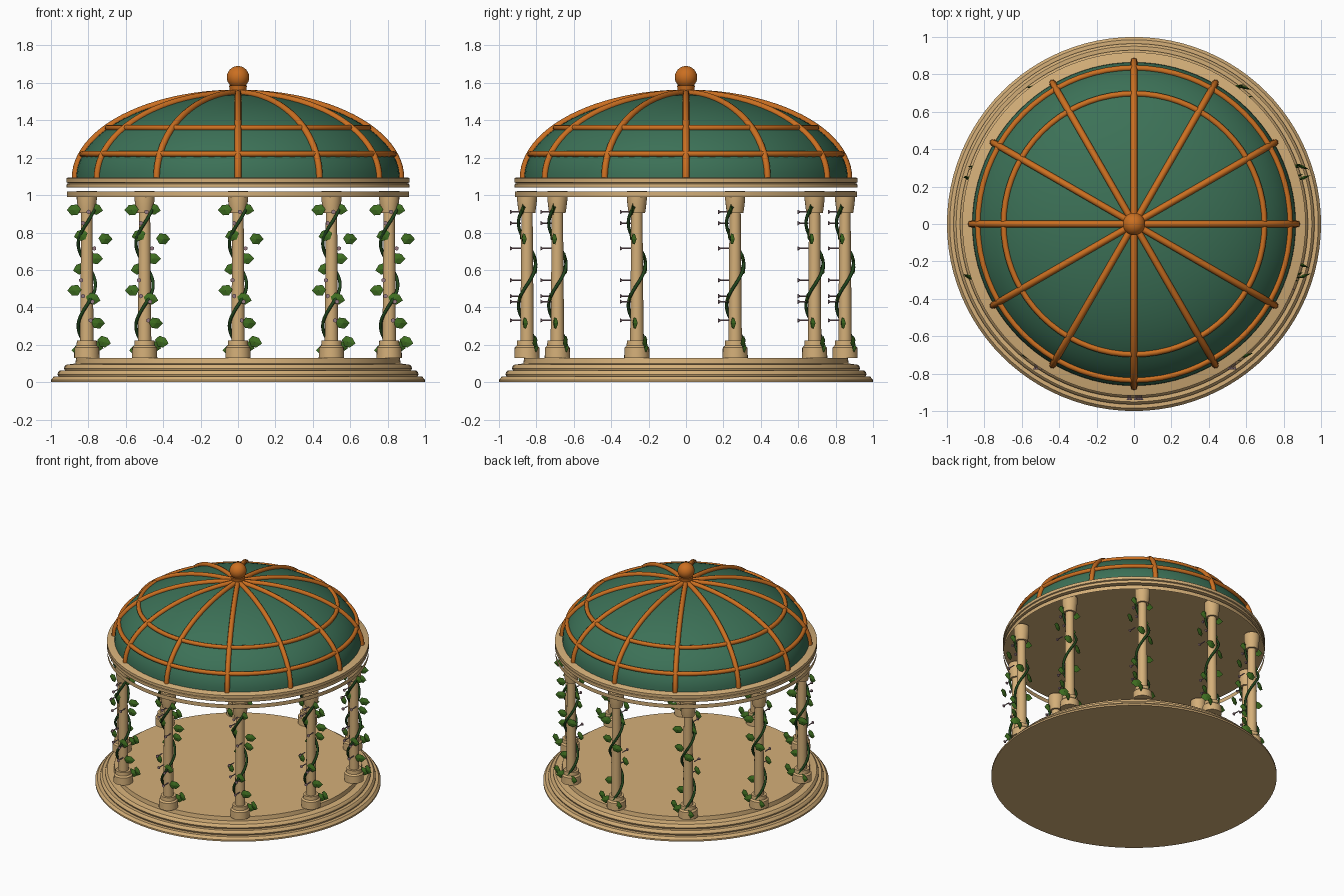
import bpy, bmesh, math
from mathutils import Matrix, Vector

cube = bpy.data.objects.get("Cube")
if cube:
    bpy.data.objects.remove(cube, do_unlink=True)


def material(name, colour):
    m = bpy.data.materials.new(name)
    m.use_nodes = True
    m.diffuse_color = (*colour, 1)
    m.node_tree.nodes["Principled BSDF"].inputs["Base Color"].default_value = (*colour, 1)
    return m


stone = material("sandstone", (0.66, 0.43, 0.19))
green = material("dome_green", (0.045, 0.165, 0.095))
copper = material("copper_orange", (0.60, 0.16, 0.015))
leaf_green = material("leaf_green", (0.05, 0.16, 0.015))
stem_green = material("stem_green", (0.015, 0.06, 0.012))
petal = material("dusty_mauve", (0.30, 0.19, 0.22))
stone.use_backface_culling = True


def add_object(name, mesh, location=(0, 0, 0)):
    ob = bpy.data.objects.new(name, mesh)
    ob.location = location
    bpy.context.collection.objects.link(ob)
    return ob


def finish(bm, name, mat, angle=35):
    """Turn a bmesh into a mesh, smooth but sharp above the given angle."""
    for f in bm.faces:
        f.smooth = angle > 0
    for e in bm.edges:
        if len(e.link_faces) == 2 and e.calc_face_angle(0) > math.radians(angle):
            e.smooth = False
    mesh = bpy.data.meshes.new(name)
    bm.to_mesh(mesh)
    bm.free()
    mesh.materials.append(mat)
    return mesh


def lathe(name, profile, mat, steps=96, inward=False):
    """Spin a (radius, height) profile around z."""
    bm = bmesh.new()
    verts = [bm.verts.new((r, 0, z)) for r, z in profile]
    edges = [bm.edges.new(pair) for pair in zip(verts, verts[1:])]
    bmesh.ops.spin(bm, geom=verts + edges, axis=(0, 0, 1), cent=(0, 0, 0),
                   angle=math.tau, steps=steps)
    bmesh.ops.remove_doubles(bm, verts=bm.verts, dist=0.0003)
    bmesh.ops.recalc_face_normals(bm, faces=bm.faces)
    if inward:
        bmesh.ops.reverse_faces(bm, faces=bm.faces)
    return finish(bm, name, mat)


def tube(name, points, radius, mat, cyclic=False):
    """Round tube along a path, converted to a mesh."""
    cu = bpy.data.curves.new(name, "CURVE")
    cu.dimensions = "3D"
    cu.bevel_depth = radius
    cu.bevel_resolution = 2
    cu.use_fill_caps = True
    sp = cu.splines.new("POLY")
    sp.points.add(len(points) - 1)
    for p, co in zip(sp.points, points):
        p.co = (*co, 1)
    sp.use_cyclic_u = cyclic
    temp = add_object(name + "_path", cu)
    bpy.context.view_layer.update()
    mesh = bpy.data.meshes.new_from_object(
        temp.evaluated_get(bpy.context.evaluated_depsgraph_get()))
    bpy.data.objects.remove(temp, do_unlink=True)
    mesh.name = name
    mesh.materials.clear()
    mesh.materials.append(mat)
    mesh.shade_smooth()
    return mesh


# Stepped round base with rounded treads
base = [(0, 0), (1.0, 0), (1.0, 0.012), (0.985, 0.03)]
for r, z in ((0.965, 0.03), (0.93, 0.062), (0.895, 0.096)):
    base += [(r - 0.005, z), (r, z + 0.012), (r - 0.004, z + 0.024), (r - 0.014, z + 0.033)]
base[-3:] = [(0.87, 0.10), (0.865, 0.13), (0, 0.13)]
add_object("stepped_base", lathe("stepped_base", base, stone))

# Entablature under the dome, and the thin band below it
add_object("entablature", lathe("entablature", [
    (0, 1.04), (0.915, 1.04), (0.918, 1.048), (0.915, 1.06), (0.906, 1.064),
    (0.918, 1.068), (0.918, 1.09), (0.91, 1.094), (0, 1.094)], stone))
add_object("lower_band", lathe("lower_band", [(0.915, 0.99), (0.915, 1.02)], stone, inward=True))

# Dome shell
RADIUS, HEIGHT, SPRING = 0.865, 0.45, 1.09


def dome_point(t, lift=0.0):
    return ((RADIUS + lift) * math.cos(t), SPRING + (HEIGHT + lift) * math.sin(t))


quarter = [math.pi / 2 * i / 24 for i in range(25)]
add_object("dome", lathe("dome", [(0, SPRING)] + [dome_point(t) for t in quarter], green))

# Dome ribs and hoops
rib = tube("dome_rib", [(r, 0, z) for r, z in (dome_point(t, 0.006) for t in quarter)], 0.018, copper)
for i in range(12):
    add_object(f"dome_rib_{i + 1}", rib).rotation_euler.z = math.tau * i / 12
for name, z in (("lower_hoop", 1.22), ("upper_hoop", 1.36)):
    r = dome_point(math.asin((z - SPRING) / HEIGHT), 0.006)[0]
    ring = [(r * math.cos(a), r * math.sin(a), z) for a in (math.tau * i / 72 for i in range(72))]
    add_object(name, tube(name, ring, 0.016, copper, True))

# Finial collar and ball
add_object("finial_collar", lathe("finial_collar", [
    (0, 1.53), (0.052, 1.53), (0.052, 1.552), (0.044, 1.562), (0.048, 1.585), (0, 1.59)], copper, 32))
ball = [(0.06 * math.sin(math.pi * i / 16), 1.63 - 0.06 * math.cos(math.pi * i / 16)) for i in range(17)]
add_object("finial_ball", lathe("finial_ball", ball, copper, 32))

# Column with flared foot and capital
column = lathe("column", [
    (0, 0.13), (0.068, 0.13), (0.066, 0.185), (0.055, 0.195), (0.053, 0.222), (0.036, 0.222),
    (0.030, 0.905), (0.044, 0.905), (0.048, 0.93), (0.054, 0.98), (0.054, 1.022), (0, 1.022)],
    stone, 24)


# Vine winding round a column
def vine_point(z, r=0.046):
    a = math.tau * (0.63 - z) / 0.44 + math.pi / 2
    return Vector((-r * math.cos(a), r * math.sin(a), z))


stem = tube("vine_stem", [vine_point(0.16 + 0.78 * i / 60) for i in range(61)], 0.009, stem_green)


# Pointed leaves facing front and back
bm = bmesh.new()
outline = [(-0.038, 0.004), (-0.018, 0.03), (0.018, 0.026), (0.042, 0.0), (0.014, -0.028), (-0.02, -0.026)]
leaves = [(-0.068, 0.92), (0.045, 0.925), (0.098, 0.765), (-0.03, 0.785), (0.045, 0.66),
          (-0.035, 0.605), (-0.065, 0.49), (0.032, 0.445), (0.058, 0.315), (0.09, 0.215),
          (-0.04, 0.17), (0.05, 0.19)]
for i, (x, z) in enumerate(leaves):
    side = 1 if x > 0 else -1
    place = Matrix.Translation((x, vine_point(z).y, z)) @ Matrix.Rotation(0.35 * (i % 3 - 1), 4, "Z") \
        @ Matrix.Rotation(0.2 * (i % 2) * side, 4, "Y")
    rim = [bm.verts.new(place @ Vector((u * side, 0, v))) for u, v in outline]
    for bulge in (-0.009, 0.009):
        mid = bm.verts.new(place @ Vector((0, bulge, 0)))
        for a, b in zip(rim, rim[1:] + rim[:1]):
            bm.faces.new((a, b, mid))
bmesh.ops.recalc_face_normals(bm, faces=bm.faces)
leaf_mesh = finish(bm, "vine_leaves", leaf_green, 0)

# Little blossoms on the front of the vine
bm = bmesh.new()
for x, z in ((0.01, 0.91), (-0.02, 0.85), (0.04, 0.715), (-0.03, 0.545), (-0.02, 0.46), (0.03, 0.43), (0.02, 0.33)):
    turn = Matrix.Translation((x, -0.06, z)) @ Matrix.Rotation(math.pi / 2, 4, "X")
    bmesh.ops.create_cone(bm, cap_ends=True, segments=6, radius1=0.004, radius2=0.004,
                          depth=0.055, matrix=turn)
    bmesh.ops.create_cone(bm, cap_ends=True, segments=6, radius1=0.005, radius2=0.012, depth=0.012,
                          matrix=Matrix.Translation((0, -0.025, 0)) @ turn)
blossom_mesh = finish(bm, "vine_blossoms", petal, 0)

# Ten columns in a circle, every vine facing the same way
for i in range(10):
    a = math.tau * i / 10 + math.pi / 2
    spot = (0.85 * math.cos(a), 0.85 * math.sin(a), 0)
    for mesh in (column, stem, leaf_mesh, blossom_mesh):
        add_object(f"{mesh.name}_{i + 1}", mesh, spot)
